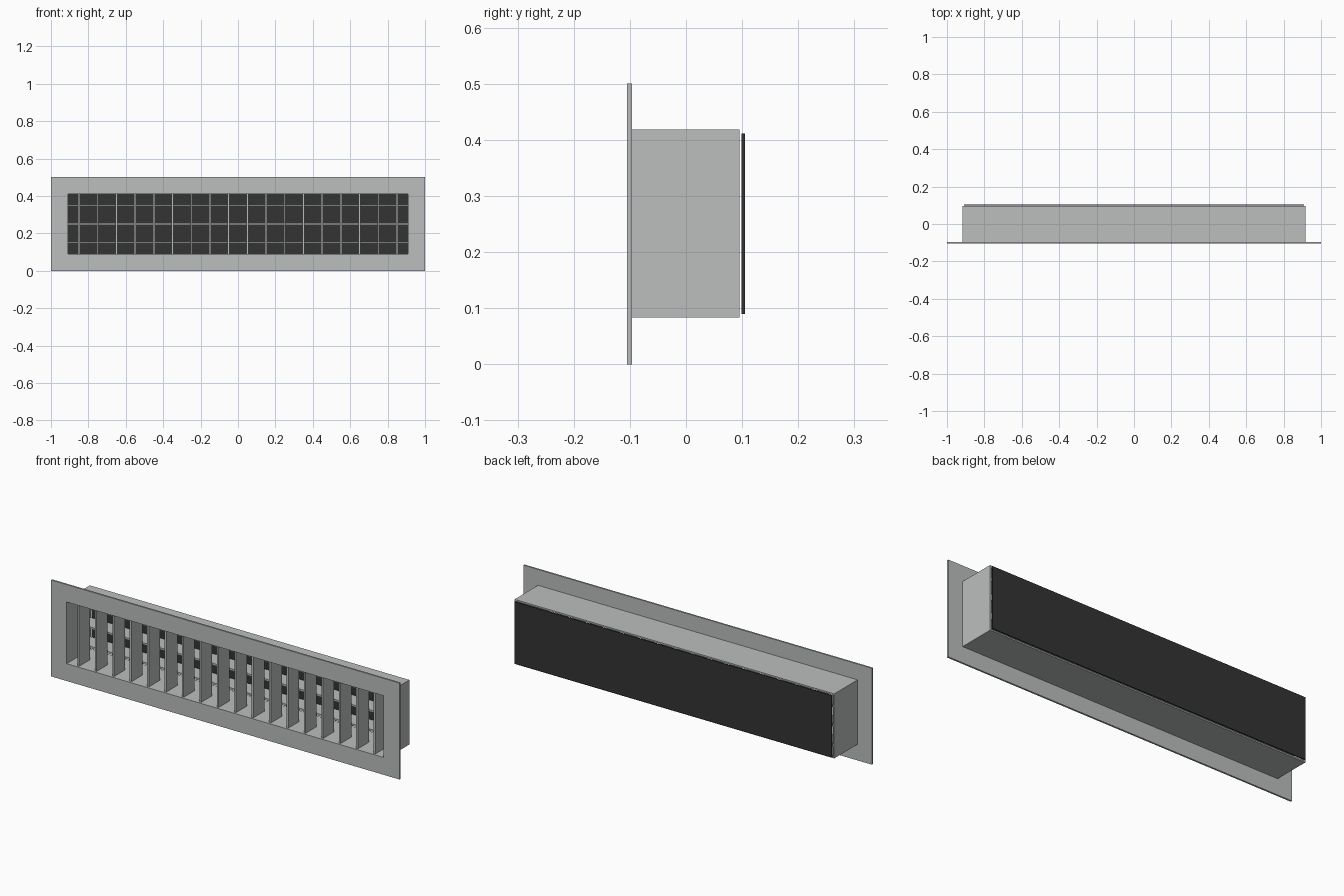
import bpy, bmesh

if "Cube" in bpy.data.objects:
    bpy.data.objects.remove(bpy.data.objects["Cube"])


def material(name, rgb):
    m = bpy.data.materials.new(name)
    m.diffuse_color = (*rgb, 1)
    m.use_nodes = True
    m.node_tree.nodes["Principled BSDF"].inputs["Base Color"].default_value = m.diffuse_color
    return m


METAL = material("light_grey_metal", (0.50, 0.52, 0.515))
DARK = material("dark_backing", (0.033, 0.033, 0.033))


def finish(name, bm, mat):
    bmesh.ops.recalc_face_normals(bm, faces=bm.faces)
    me = bpy.data.meshes.new(name)
    bm.to_mesh(me)
    bm.free()
    me.materials.append(mat)
    ob = bpy.data.objects.new(name, me)
    bpy.context.collection.objects.link(ob)


def box(name, x, y, z, mat):
    bm = bmesh.new()
    bmesh.ops.create_cube(bm, size=1)
    for v in bm.verts:
        for i, (a, b) in enumerate((x, y, z)):
            v.co[i] = b if v.co[i] > 0 else a
    finish(name, bm, mat)


def frame(name, outer, inner, y, mat):
    """Rectangular ring in xz (half width, bottom, top), extruded along y."""
    bm = bmesh.new()

    def loop(r, yy):
        w, lo, hi = r
        return [bm.verts.new((px, yy, pz)) for px, pz in ((-w, lo), (w, lo), (w, hi), (-w, hi))]

    loops = [loop(outer, y[0]), loop(outer, y[1]), loop(inner, y[1]), loop(inner, y[0])]
    for k in range(4):
        a, b = loops[k], loops[(k + 1) % 4]
        for i in range(4):
            j = (i + 1) % 4
            bm.faces.new((a[i], a[j], b[j], b[i]))
    finish(name, bm, mat)


OPENING = (0.91, 0.09, 0.41)

# Wall flange and the duct collar behind it
frame("front_flange", (1.0, 0.0, 0.5), OPENING, (-0.105, -0.096), METAL)
frame("duct_collar", (0.917, 0.083, 0.418), OPENING, (-0.096, 0.095), METAL)

# Vertical blades in front
for i in range(18):
    x = -0.85 + 0.1 * i
    box(f"vertical_blade_{i + 1}", (x - 0.005, x + 0.005), (-0.095, -0.005), (0.09, 0.41), METAL)

# Horizontal blades behind
for i in range(3):
    z = 0.15 + 0.1 * i
    box(f"horizontal_blade_{i + 1}", (-0.91, 0.91), (0.003, 0.092), (z - 0.005, z + 0.005), METAL)

# Dark backing plate, with a small gap behind the collar
box("backing_plate", (-0.91, 0.91), (0.099, 0.105), (0.09, 0.411), DARK)
